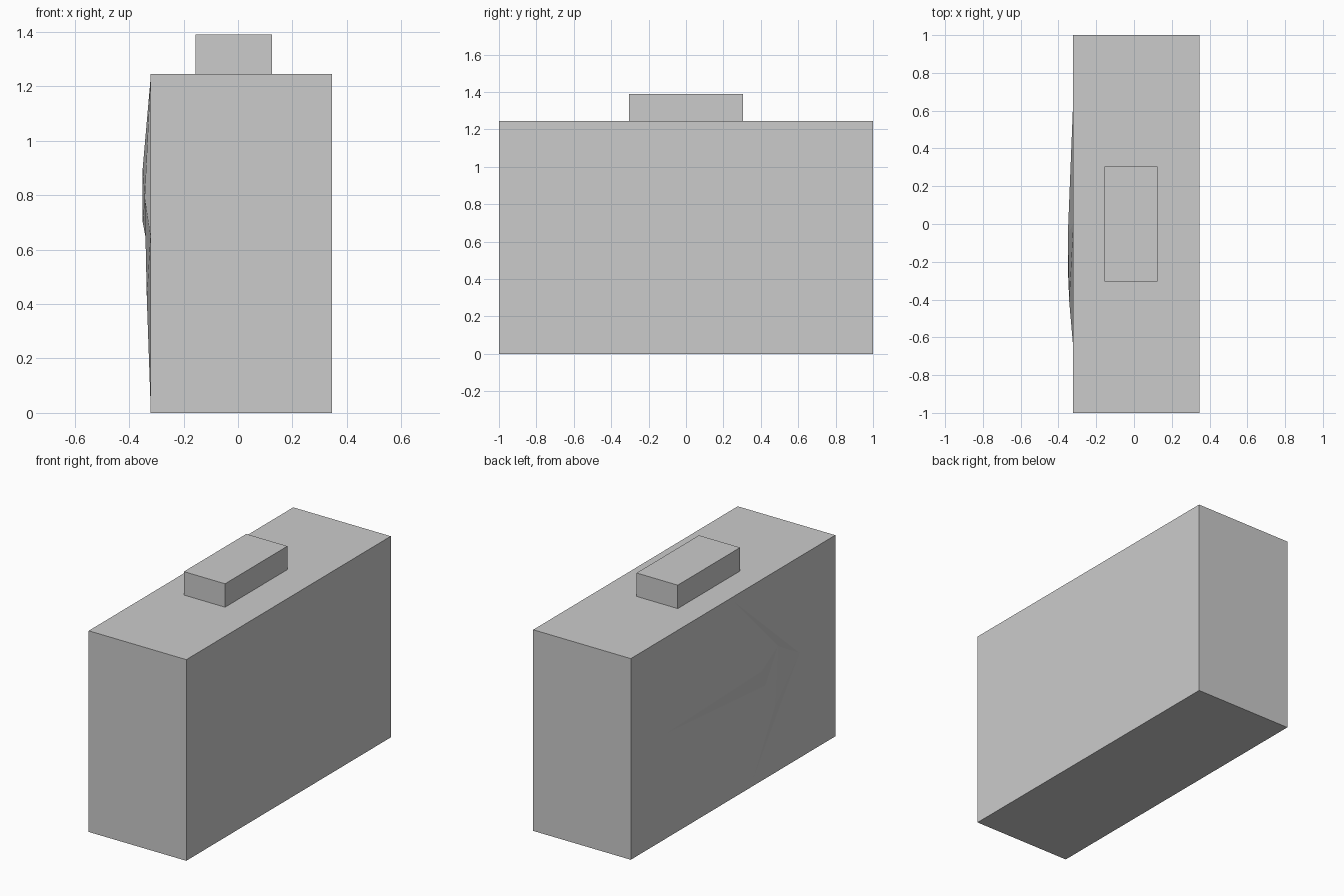
import bpy
import bmesh

cube = bpy.data.objects.get("Cube")
if cube:
    bpy.data.objects.remove(cube, do_unlink=True)

grey = bpy.data.materials.new("plain_grey")
grey.use_nodes = True
colour = (0.6, 0.6, 0.6, 1)
grey.diffuse_color = colour
grey.node_tree.nodes["Principled BSDF"].inputs["Base Color"].default_value = colour


def finish(name, bm):
    bmesh.ops.recalc_face_normals(bm, faces=bm.faces)
    mesh = bpy.data.meshes.new(name)
    bm.to_mesh(mesh)
    bm.free()
    mesh.materials.append(grey)
    obj = bpy.data.objects.new(name, mesh)
    bpy.context.collection.objects.link(obj)
    return obj


def box(name, low, high):
    bm = bmesh.new()
    bmesh.ops.create_cube(bm, size=1)
    for v in bm.verts:
        for i in range(3):
            v.co[i] = high[i] if v.co[i] > 0 else low[i]
    return finish(name, bm)


# Main block and the raised cap on top
SIDE = -0.322
box("body", (SIDE, -1, 0), (0.346, 1, 1.245))
box("top_cap", (-0.157, -0.305, 1.245), (0.125, 0.305, 1.39))

# Shallow faceted bulge on the flat side: (height off the side, y, z)
points = {
    "T": (0, 0.0, 1.22), "L": (0, 0.65, 0.65),
    "D": (0, -0.2, 0.05), "R": (0, -0.65, 0.65),
    "P": (0.028, -0.05, 0.9), "Q": (0.028, -0.24, 0.7),
    "A": (0.005, -0.31, 0.58), "B": (0.021, -0.41, 0.79),
    "C": (0.013, -0.39, 0.42),
}
bm = bmesh.new()
verts = {k: bm.verts.new((SIDE - h, y, z)) for k, (h, y, z) in points.items()}
for face in "TLP LQP LAQ LDA DCA ACB ABQ PQB TPB TBR BCR CDR TLDR".split():
    bm.faces.new([verts[k] for k in face])
finish("side_bulge", bm)
